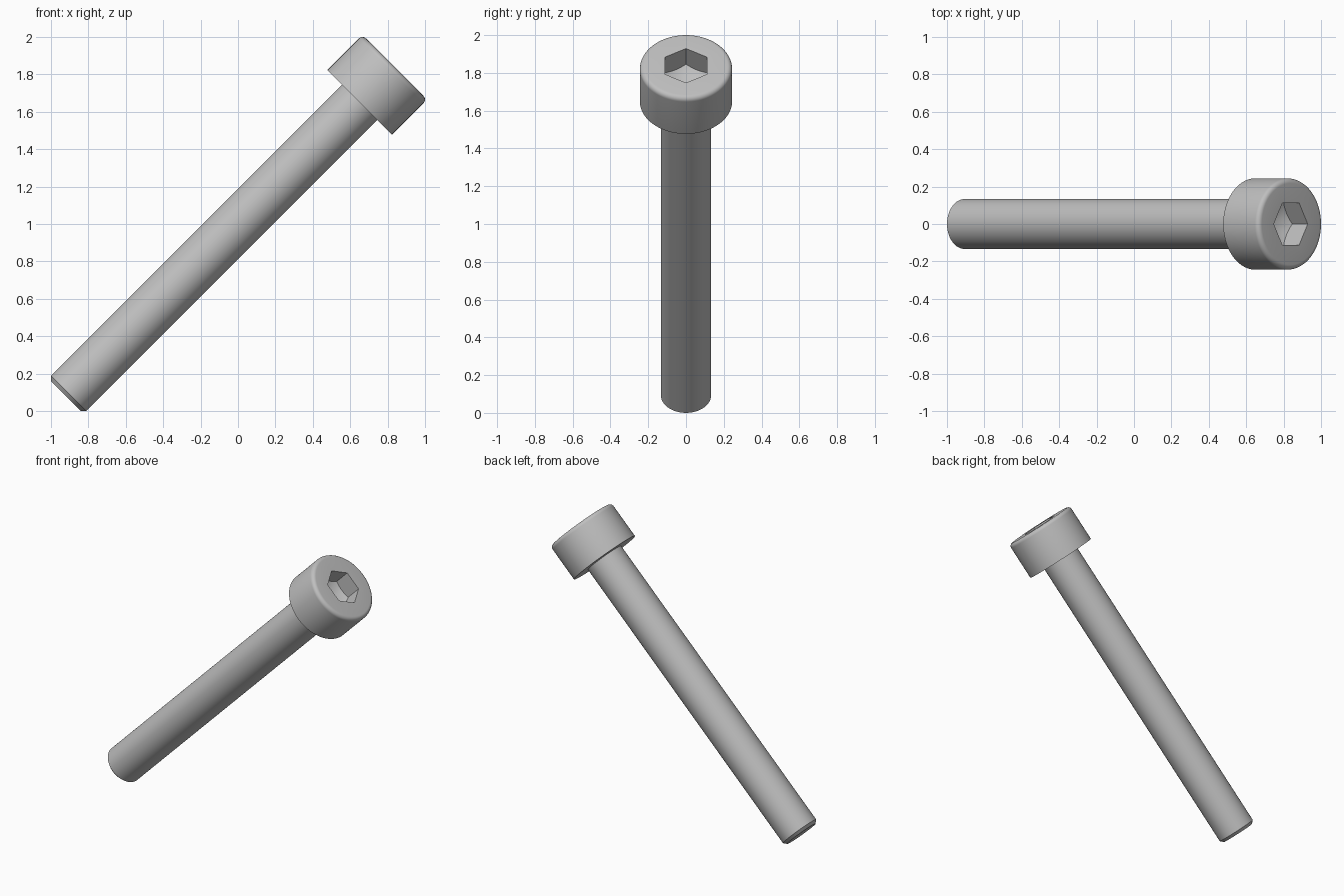
import bpy, bmesh
from math import sin, cos, tan, pi, radians

if "Cube" in bpy.data.objects:
    bpy.data.objects.remove(bpy.data.objects["Cube"], do_unlink=True)

SEGMENTS = 96
MM = 0.0888                      # model units per millimetre
HEAD_R, HEAD_H, FILLET = 2.75 * MM, 3 * MM, 0.3 * MM
SHANK_R, SHANK_L, CHAMFER = 1.5 * MM, 25 * MM, 0.23 * MM
HEX_R, HEX_DEPTH = 1.25 * MM, 1.32 * MM
UNDER = 0.919                    # underside of the head, measured along the axis
TOP, TIP = UNDER + HEAD_H, UNDER - SHANK_L

steel = bpy.data.materials.new("steel grey")
steel.use_nodes = True
grey = (0.52, 0.52, 0.52, 1)
steel.diffuse_color = grey
steel.node_tree.nodes["Principled BSDF"].inputs["Base Color"].default_value = grey


def hexagon(angle):
    """Radius of the hexagonal socket at an angle, with a corner at zero."""
    return HEX_R / cos(angle % (pi / 3) - pi / 6)


def lathe(name, rings):
    """Skin rings given as functions: angle -> (radius, height)."""
    bm = bmesh.new()
    loops = []
    for ring in rings:
        loop = []
        for k in range(SEGMENTS):
            a = 2 * pi * k / SEGMENTS
            r, h = ring(a)
            loop.append(bm.verts.new((r * cos(a), r * sin(a), h)))
        loops.append(loop)
    for low, high in zip(loops, loops[1:]):
        for k in range(SEGMENTS):
            n = (k + 1) % SEGMENTS
            bm.faces.new((low[k], low[n], high[n], high[k]))
    bmesh.ops.remove_doubles(bm, verts=bm.verts, dist=1e-5)
    mesh = bpy.data.meshes.new(name)
    bm.to_mesh(mesh)
    bm.free()
    mesh.materials.append(steel)
    obj = bpy.data.objects.new(name, mesh)
    bpy.context.collection.objects.link(obj)
    obj.rotation_euler = (0, pi / 4, 0)
    obj.location = (0, 0, 1)
    bpy.ops.object.select_all(action='DESELECT')
    obj.select_set(True)
    bpy.context.view_layer.objects.active = obj
    bpy.ops.object.shade_smooth_by_angle(angle=radians(30))
    return obj


def circle(r, h):
    return lambda a: (r, h)


# Shank with a chamfered tip
lathe("shank", [
    circle(0, TIP),
    circle(SHANK_R - CHAMFER, TIP),
    circle(SHANK_R, TIP + CHAMFER),
    circle(SHANK_R, UNDER),
])

# Head: flat underside, rounded top rim, hexagonal socket with a conical floor
corner = HEX_R / cos(pi / 6)
slope = tan(radians(30))
rim = [circle(HEAD_R - FILLET + FILLET * cos(t), TOP - FILLET + FILLET * sin(t))
       for t in (i * pi / 12 for i in range(7))]
lathe("socket_head", [
    circle(SHANK_R, UNDER),
    circle(HEAD_R, UNDER),
    *rim,
    lambda a: (hexagon(a), TOP),
    lambda a: (hexagon(a), TOP - HEX_DEPTH - (corner - hexagon(a)) * slope),
    circle(0, TOP - HEX_DEPTH - corner * slope),
])
